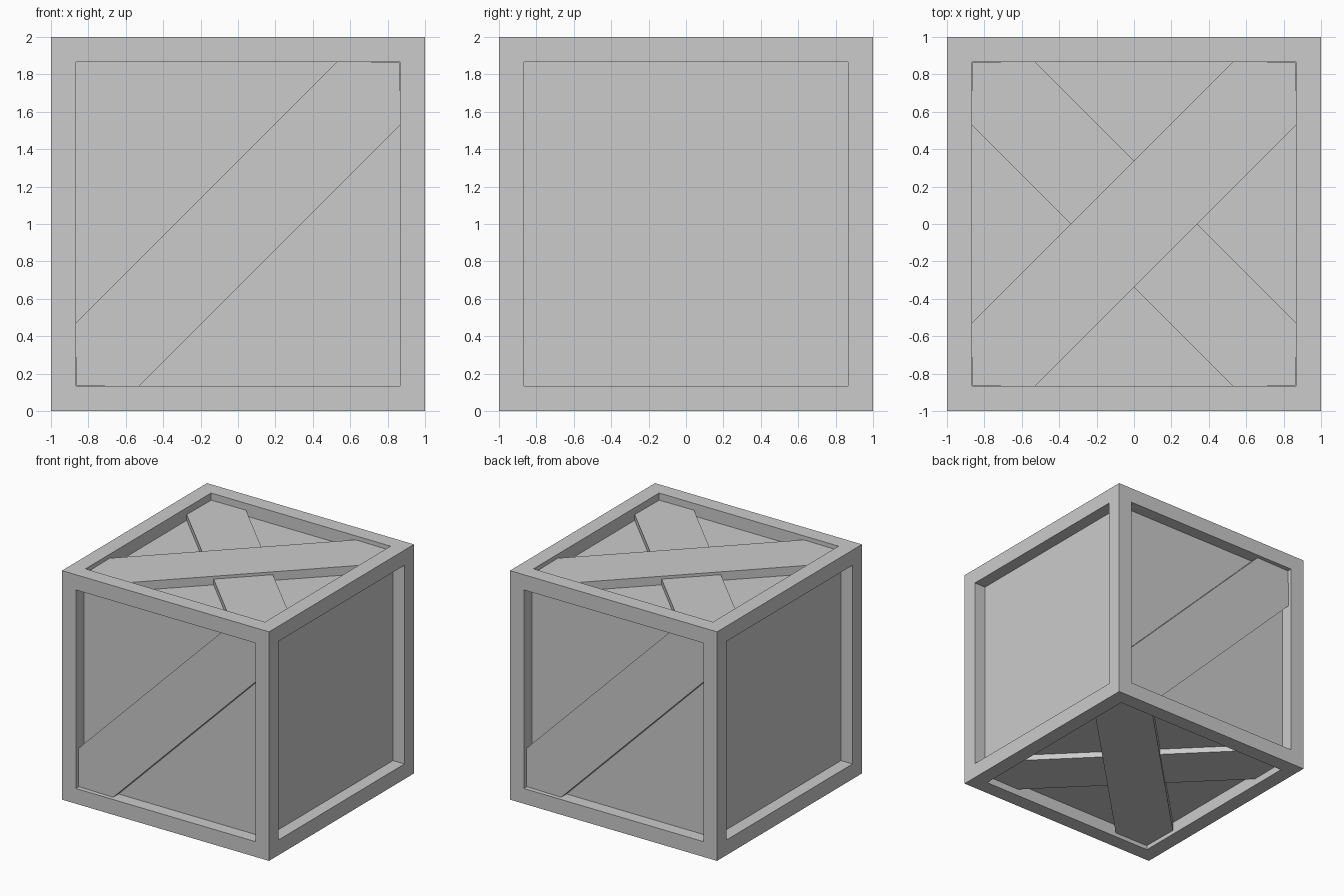
import bpy, bmesh
from math import radians
from mathutils import Matrix, Vector

if "Cube" in bpy.data.objects:
    bpy.data.objects.remove(bpy.data.objects["Cube"])

RIM = 0.133      # frame width
PANEL = 0.11     # panel recess
CENTRE = Matrix.Translation((0, 0, 1))


def add_object(name, bm, matrix):
    bmesh.ops.recalc_face_normals(bm, faces=bm.faces)
    mesh = bpy.data.meshes.new(name)
    bm.to_mesh(mesh)
    bm.free()
    obj = bpy.data.objects.new(name, mesh)
    bpy.context.collection.objects.link(obj)
    mesh.transform(matrix)
    return obj


def plank(name, recess, rotation, flip=False):
    """Diagonal board with pointed ends fitting the frame corners, made on the +Z side."""
    e, s, t = 1 - RIM, 0.53, 0.863
    outline = [(-e, -s), (-t, -t), (-s, -e), (e, s), (t, t), (s, e)]
    sign = -1 if flip else 1
    bm = bmesh.new()
    face = bm.faces.new([bm.verts.new((sign * x, y, 1 - PANEL - 0.005)) for x, y in outline])
    ext = bmesh.ops.extrude_face_region(bm, geom=[face])
    top = [v for v in ext["geom"] if isinstance(v, bmesh.types.BMVert)]
    bmesh.ops.translate(bm, verts=top, vec=Vector((0, 0, PANEL + 0.005 - recess)))
    return add_object(name, bm, CENTRE @ rotation)


# Crate body: cube with a raised frame and a recessed panel on every side
bm = bmesh.new()
bmesh.ops.create_cube(bm, size=2)
panels = bm.faces[:]
bmesh.ops.inset_individual(bm, faces=panels, thickness=RIM, use_even_offset=True)
for f in panels:
    n = f.normal.copy()
    ext = bmesh.ops.extrude_discrete_faces(bm, faces=[f])
    bmesh.ops.translate(bm, verts=ext["faces"][0].verts[:], vec=-n * PANEL)
add_object("crate_body", bm, CENTRE)

# Single braces on front and back
front = Matrix.Rotation(radians(90), 4, 'X')
plank("front_brace", 0.035, front)
plank("back_brace", 0.035, Matrix.Rotation(radians(180), 4, 'Z') @ front)

# Crossed braces on lid and base, one board sitting lower than the other
under = Matrix.Rotation(radians(180), 4, 'X')
for side, rot, turned in (("lid", Matrix.Identity(4), False), ("base", under, True)):
    plank(side + "_upper_brace", 0.035, rot, turned)
    plank(side + "_lower_brace", 0.06, rot, not turned)
